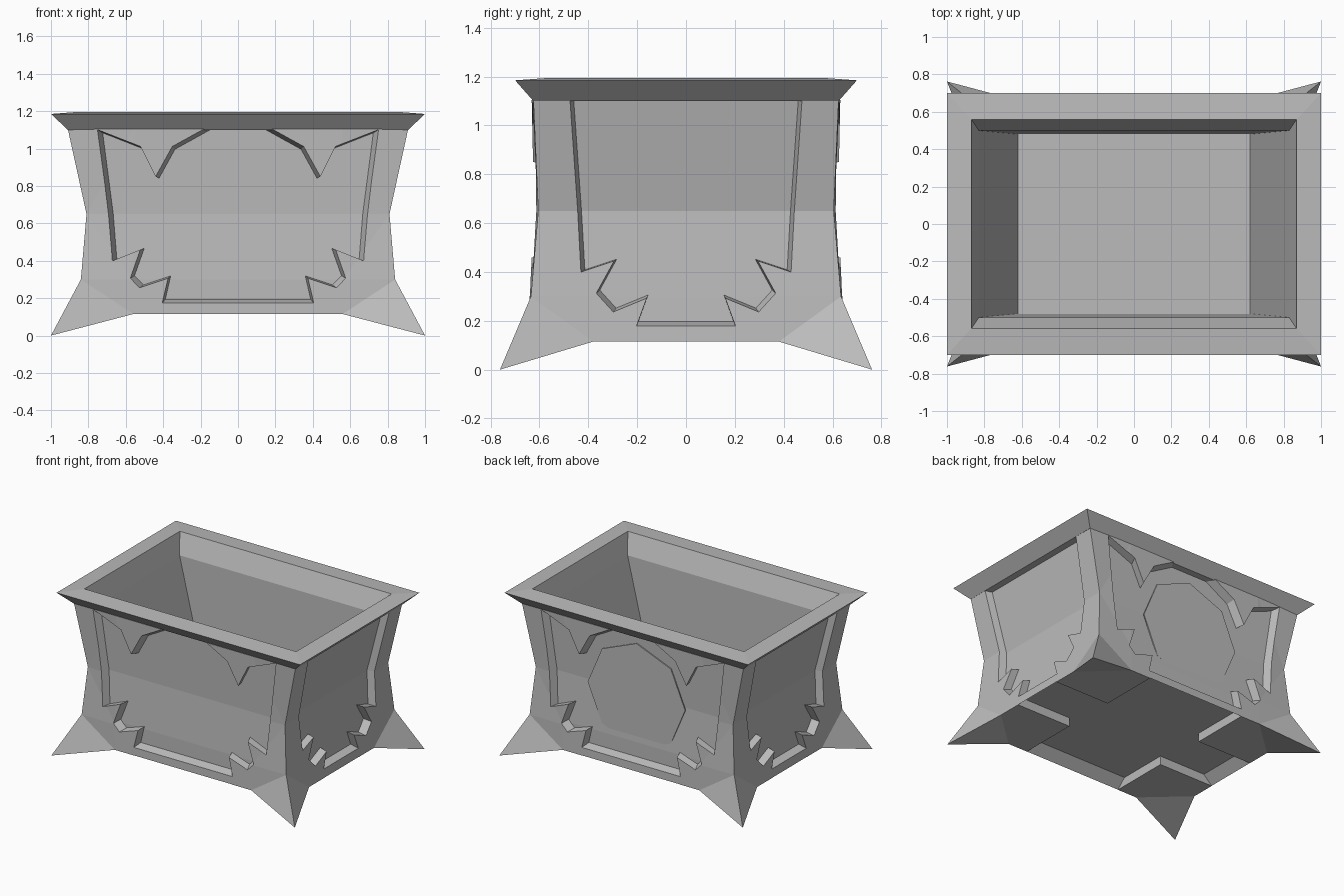
import bpy
import bmesh
import math
from mathutils import Matrix

cube = bpy.data.objects.get("Cube")
if cube:
    bpy.data.objects.remove(cube, do_unlink=True)

stone = bpy.data.materials.new("plain grey")
stone.use_nodes = True
GREY = (0.5, 0.5, 0.5, 1)
stone.diffuse_color = GREY
stone.node_tree.nodes["Principled BSDF"].inputs["Base Color"].default_value = GREY


def loft(name, rings, caps=True):
    """Join rings of points with equal counts into a flat-faced solid."""
    bm = bmesh.new()
    loops = [[bm.verts.new(p) for p in ring] for ring in rings]
    n = len(loops[0])
    for low, high in zip(loops, loops[1:]):
        for i in range(n):
            j = (i + 1) % n
            bm.faces.new((low[i], low[j], high[j], high[i]))
    bm.faces.new(loops[-1])
    if caps:
        bm.faces.new(loops[0][::-1])
    else:
        # Underside: level middle, one sloping triangle under each foot
        base = loops[0]
        bm.faces.new([v for i, v in enumerate(base) if i % 3 != 1][::-1])
        for i in range(0, n, 3):
            bm.faces.new(base[i:i + 3][::-1])
    bmesh.ops.triangulate(bm, faces=[f for f in bm.faces if len(f.verts) == 4])
    bmesh.ops.recalc_face_normals(bm, faces=bm.faces)
    mesh = bpy.data.meshes.new(name)
    bm.to_mesh(mesh)
    bm.free()
    mesh.materials.append(stone)
    obj = bpy.data.objects.new(name, mesh)
    bpy.context.collection.objects.link(obj)
    return obj


def rect(z, x, y):
    return [(-x, -y, z), (x, -y, z), (x, y, z), (-x, y, z)]


def frame_ring(z, foot_z, x, y, mid_x, mid_y, a=0.56, b=0.38):
    quarter = [(a, mid_y, z), (x, y, foot_z), (mid_x, b, z)]

    def flip(points, sx, sy):
        return [(px * sx, py * sy, pz) for px, py, pz in points]
    return (flip(quarter, 1, -1) + flip(quarter[::-1], 1, 1)
            + flip(quarter, -1, 1) + flip(quarter[::-1], -1, -1))


def cut(target, cutter):
    mod = target.modifiers.new("cut", "BOOLEAN")
    mod.operation = "DIFFERENCE"
    mod.solver = "EXACT"
    mod.object = cutter
    bpy.context.view_layer.objects.active = target
    bpy.ops.object.modifier_apply(modifier=mod.name)
    bpy.data.objects.remove(cutter, do_unlink=True)


# Basin: recessed walls, flared rim and hollow inside in one loft
walls = [(0.18, 0.79, 0.585), (0.3, 0.785, 0.585), (0.65, 0.76, 0.56), (1.1, 0.86, 0.575)]
rim = [(1.1, 0.91, 0.625), (1.185, 1, 0.7), (1.195, 0.87, 0.56)]
hollow = [(1.05, 0.83, 0.5), (0.25, 0.62, 0.48)]
loft("basin", [rect(*r) for r in walls + rim + hollow])

# Raised frame with four pointed feet
frame = loft("raised_frame", [
    frame_ring(0.115, 0, 1, 0.762, 0.85, 0.645),
    frame_ring(0.3, 0.3, 0.84, 0.635, 0.84, 0.64),
    frame_ring(0.65, 0.65, 0.81, 0.605, 0.81, 0.622),
    frame_ring(1.105, 1.105, 0.91, 0.625, 0.91, 0.632)], caps=False)

# Hollow out the frame behind the basin walls
core = [(z, x - 0.015, y - 0.015) for z, x, y in walls]
core = [(0.195,) + core[0][1:]] + core[1:] + [(1.3, 0.86, 0.6)]
cut(frame, loft("core_cutter", [rect(*r) for r in core]))

# Cross-shaped channel under the floor
for half, reach, turn in ((0.4, 0.645, 0), (0.2, 0.85, math.pi / 2)):
    profile = [(-reach, 0.1), (reach, 0.1), (reach, 0.116), (reach - 0.09, 0.2),
               (0.09 - reach, 0.2), (-reach, 0.116)]
    channel = loft("channel_cutter", [[(x, y, z) for y, z in profile] for x in (-half, half)])
    channel.data.transform(Matrix.Rotation(turn, 4, "Z"))
    cut(frame, channel)

# Stepped panel openings, half outlines from the bottom up
long_half = [(0.4, 0.18), (0.37, 0.31), (0.52, 0.26), (0.57, 0.31), (0.52, 0.46),
             (0.67, 0.4), (0.75, 1.1), (0.52, 1.01), (0.44, 0.85), (0.35, 1.01), (0.13, 1.13)]
short_half = [(0.2, 0.185), (0.16, 0.295), (0.295, 0.24), (0.365, 0.315), (0.295, 0.445),
              (0.43, 0.4), (0.45, 0.65), (0.45, 1.09)]


def opening(half, face, turn):
    outline = half + [(-u, z) for u, z in reversed(half)]
    rings = []
    for depth in (0.14, -0.15):
        s = 1 + depth * 0.7
        rings.append([(u * s, -face - depth, 0.64 + (z - 0.64) * s) for u, z in outline])
    cutter = loft("opening_cutter", rings)
    cutter.data.transform(Matrix.Rotation(turn, 4, "Z"))
    cut(frame, cutter)


for turn in (0, math.pi):
    opening(long_half, 0.625, turn)
    opening(short_half, 0.83, turn + math.pi / 2)

# Eight-sided plaque on the back panel
plaque = [(0.4 * math.sin(math.tau * i / 8), 0.64 + 0.39 * math.cos(math.tau * i / 8))
          for i in range(8)]
loft("back_plaque", [[(x, y, z) for x, z in plaque] for y in (0.574, 0.582)])
